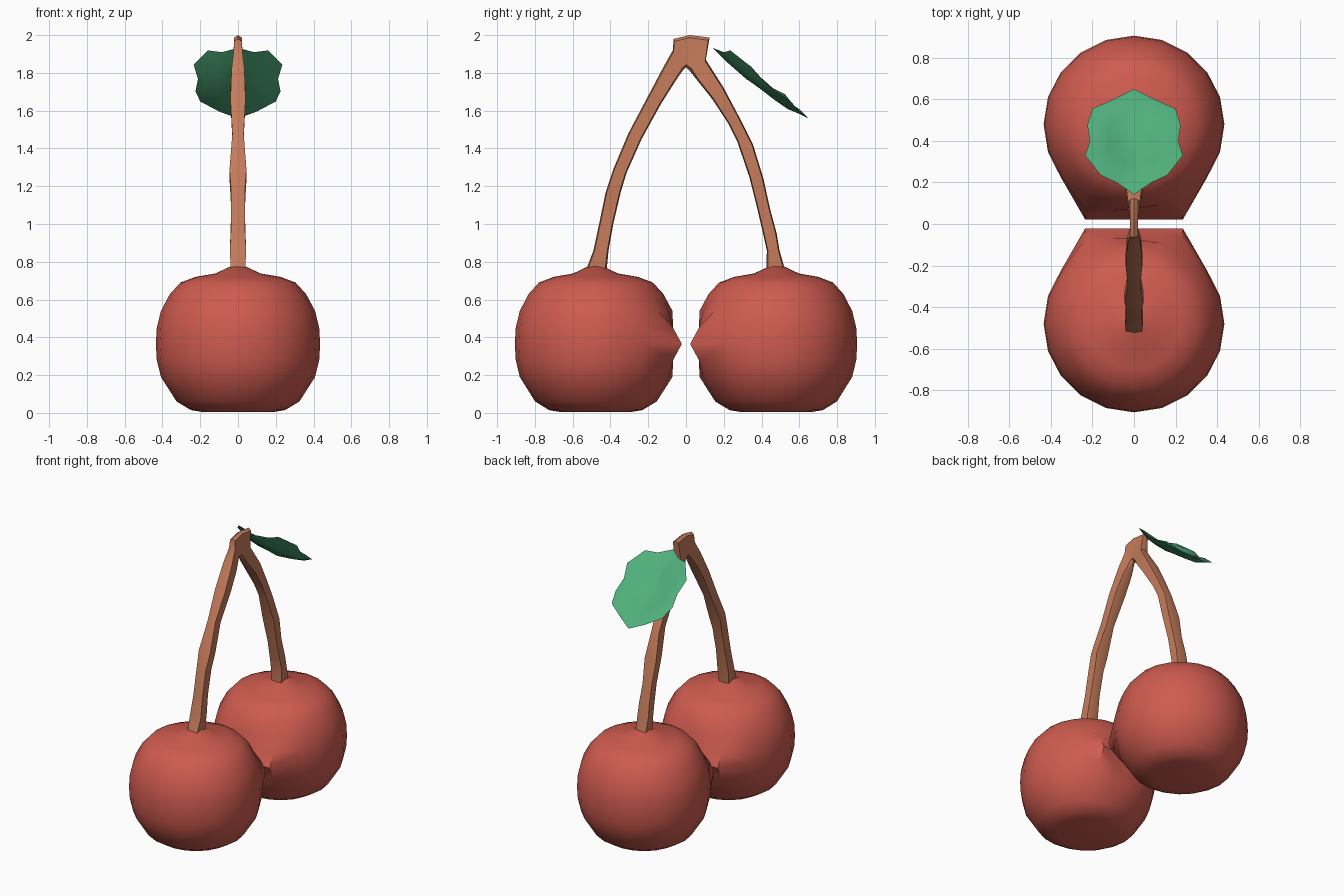
import bpy, math, random
from mathutils import Vector

if "Cube" in bpy.data.objects:
    bpy.data.objects.remove(bpy.data.objects["Cube"])

random.seed(4)


def material(name, rgb):
    m = bpy.data.materials.new(name)
    m.diffuse_color = (*rgb, 1)
    m.use_nodes = True
    m.node_tree.nodes["Principled BSDF"].inputs["Base Color"].default_value = m.diffuse_color
    return m


RED = material("cherry red", (0.62, 0.105, 0.078))
BROWN = material("stalk brown", (0.56, 0.20, 0.105))
GREEN = material("leaf green", (0.08, 0.43, 0.20))


def loft(name, rings, mat, angle):
    """Skin closed rings of equal size and cap both ends."""
    n = len(rings[0])
    verts = [v for r in rings for v in r]
    faces = [[i * n + j, i * n + (j + 1) % n, (i + 1) * n + (j + 1) % n, (i + 1) * n + j]
             for i in range(len(rings) - 1) for j in range(n)]
    faces += [list(range(n))[::-1], [len(verts) - n + j for j in range(n)]]
    mesh = bpy.data.meshes.new(name)
    mesh.from_pydata(verts, [], faces)
    mesh.materials.append(mat)
    ob = bpy.data.objects.new(name, mesh)
    bpy.context.collection.objects.link(ob)
    bpy.ops.object.select_all(action='DESELECT')
    ob.select_set(True)
    bpy.context.view_layer.objects.active = ob
    # consistent outward normals
    bpy.ops.object.mode_set(mode='EDIT')
    bpy.ops.mesh.select_all(action='SELECT')
    bpy.ops.mesh.normals_make_consistent(inside=False)
    bpy.ops.object.mode_set(mode='OBJECT')
    bpy.ops.object.shade_smooth_by_angle(angle=math.radians(angle))
    return ob


# Cherries: turned profile (height, radius), pinched to a ridge where they face each other
PROFILE = [(0.005, 0.19), (0.015, 0.25), (0.06, 0.325), (0.19, 0.408), (0.28, 0.43), (0.365, 0.435),
           (0.45, 0.43), (0.54, 0.408), (0.63, 0.36), (0.69, 0.305), (0.72, 0.225),
           (0.738, 0.12), (0.78, 0.03)]
SIDES = 20


def cherry(name, side):
    rings = []
    for z, r in PROFILE:
        ring = []
        for k in range(SIDES):
            a = 2 * math.pi * k / SIDES
            x, dy = r * math.cos(a), r * math.sin(a)
            y = 0.48 + dy * (0.98 if dy > 0 else 1)
            pinch = max(0, 1 - abs(z - 0.365) / 0.17)
            if dy < 0 and abs(x) < 0.26:
                flat_y = 0.022 if pinch == 1 else 0.068
                if pinch > 0:
                    y = flat_y
                    x *= 0.92
            ring.append((x, side * y, z))
        rings.append(ring)
    return loft(name, rings, RED, 50)


cherry("front_cherry", -1)
cherry("back_cherry", 1)

# Forked stalk: one bent strip, (outer y, z, inner y, z, half width)
STALK = [(-0.53, 0.755, -0.42, 0.755, 0.038), (-0.49, 0.86, -0.41, 0.86, 0.043),
         (-0.46, 1.0, -0.385, 1.0, 0.036), (-0.425, 1.17, -0.345, 1.17, 0.036),
         (-0.385, 1.29, -0.315, 1.27, 0.045), (-0.305, 1.48, -0.235, 1.45, 0.03),
         (-0.21, 1.66, -0.13, 1.64, 0.04), (-0.12, 1.83, -0.06, 1.75, 0.034),
         (-0.07, 1.92, -0.03, 1.795, 0.024), (-0.065, 1.98, -0.015, 1.815, 0.02),
         (0.02, 2.0, 0.0, 1.83, 0.02), (0.125, 1.987, 0.02, 1.81, 0.02),
         (0.105, 1.87, 0.06, 1.76, 0.028), (0.2, 1.72, 0.14, 1.66, 0.04),
         (0.285, 1.56, 0.225, 1.53, 0.034), (0.355, 1.42, 0.27, 1.44, 0.03),
         (0.41, 1.24, 0.335, 1.25, 0.045), (0.445, 1.08, 0.38, 1.07, 0.036),
         (0.48, 0.95, 0.41, 0.94, 0.04), (0.495, 0.86, 0.428, 0.86, 0.043),
         (0.525, 0.755, 0.425, 0.755, 0.038)]
rings = []
for oy, oz, iy, iz, w in STALK:
    o, i = Vector((0, oy, oz)), Vector((0, iy, iz))
    a, b = o.lerp(i, 0.08), o.lerp(i, 0.92)
    dx = Vector((w, 0, 0))
    rings.append([o, a + dx, b + dx, i, b - dx, a - dx])
loft("forked_stalk", rings, BROWN, 30)

# Leaf: half outline seen from above (x, y, lift off the sloping leaf plane), mirrored
HALF = [(0, 0.142, 0.0), (0.085, 0.20, 0.02), (0.16, 0.235, 0.055), (0.235, 0.33, 0.05),
        (0.212, 0.40, 0.025), (0.225, 0.475, 0.015), (0.2, 0.555, 0.02), (0.1, 0.60, 0.0), (0, 0.65, 0.0)]
OUTLINE = HALF + [(-x, y, h) for x, y, h in HALF[-2:0:-1]]


def leaf_ring(t, offset, crumple=0.0):
    ring = []
    for x, y, h in OUTLINE:
        px, py = x * t, 0.40 + (y - 0.40) * t
        z = 1.93 - 0.735 * (py - 0.145)
        ring.append((px, py, z + h * t * t + offset + random.uniform(-crumple, crumple)))
    return ring


loft("leaf", [leaf_ring(0.3, -0.035), leaf_ring(0.7, -0.026, 0.008), leaf_ring(1, 0),
              leaf_ring(0.8, 0.014, 0.009), leaf_ring(0.55, 0.004, 0.009),
              leaf_ring(0.3, -0.018)], GREEN, 30)
